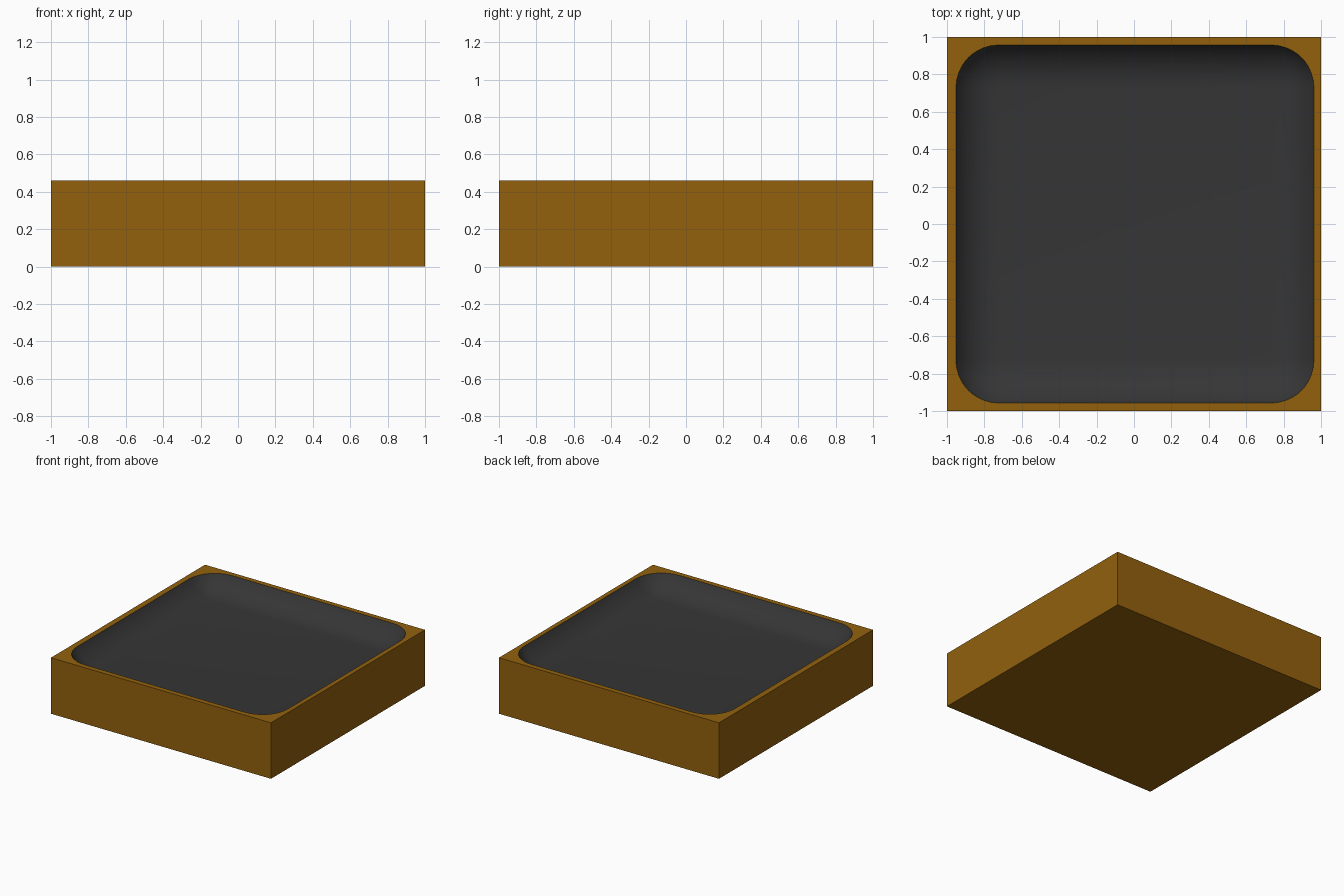
import bpy
from math import radians

if "Cube" in bpy.data.objects:
    bpy.data.objects.remove(bpy.data.objects["Cube"])


def make_material(name, color):
    mat = bpy.data.materials.new(name)
    mat.diffuse_color = (*color, 1)
    mat.use_nodes = True
    mat.node_tree.nodes["Principled BSDF"].inputs["Base Color"].default_value = mat.diffuse_color
    return mat


def make_box(name, size, location, mat):
    bpy.ops.mesh.primitive_cube_add(size=1, location=location)
    box = bpy.context.object
    box.name = name
    box.scale = size
    bpy.ops.object.transform_apply(location=False, rotation=False, scale=True)
    box.data.materials.append(mat)
    return box


HEIGHT = 0.46
DEPTH = 0.13
wood = make_material("wood", (0.29, 0.12, 0.004))
dark = make_material("dark_lining", (0.036, 0.036, 0.036))

# Solid square tray body
tray = make_box("tray", (2, 2, HEIGHT), (0, 0, HEIGHT / 2), wood)

# Rounded block whose underside presses the shallow dish into the top
cutter = make_box("dish_cutter", (2, 2, 2), (0.005, 0, HEIGHT - DEPTH + 1), dark)
bevel = cutter.modifiers.new("round", 'BEVEL')
bevel.width = 0.275
bevel.segments = 10
bpy.ops.object.modifier_apply(modifier=bevel.name)
cutter.hide_render = True

# Carve the dish, keeping the dark lining material
bpy.context.view_layer.objects.active = tray
cut = tray.modifiers.new("dish", 'BOOLEAN')
cut.operation = 'DIFFERENCE'
cut.solver = 'EXACT'
cut.material_mode = 'TRANSFER'
cut.object = cutter
bpy.ops.object.modifier_apply(modifier=cut.name)
bpy.data.objects.remove(cutter, do_unlink=True)

# Smooth dish, crisp box and rim edges
bpy.ops.object.select_all(action='DESELECT')
tray.select_set(True)
bpy.context.view_layer.objects.active = tray
bpy.ops.object.shade_smooth_by_angle(angle=radians(30))
